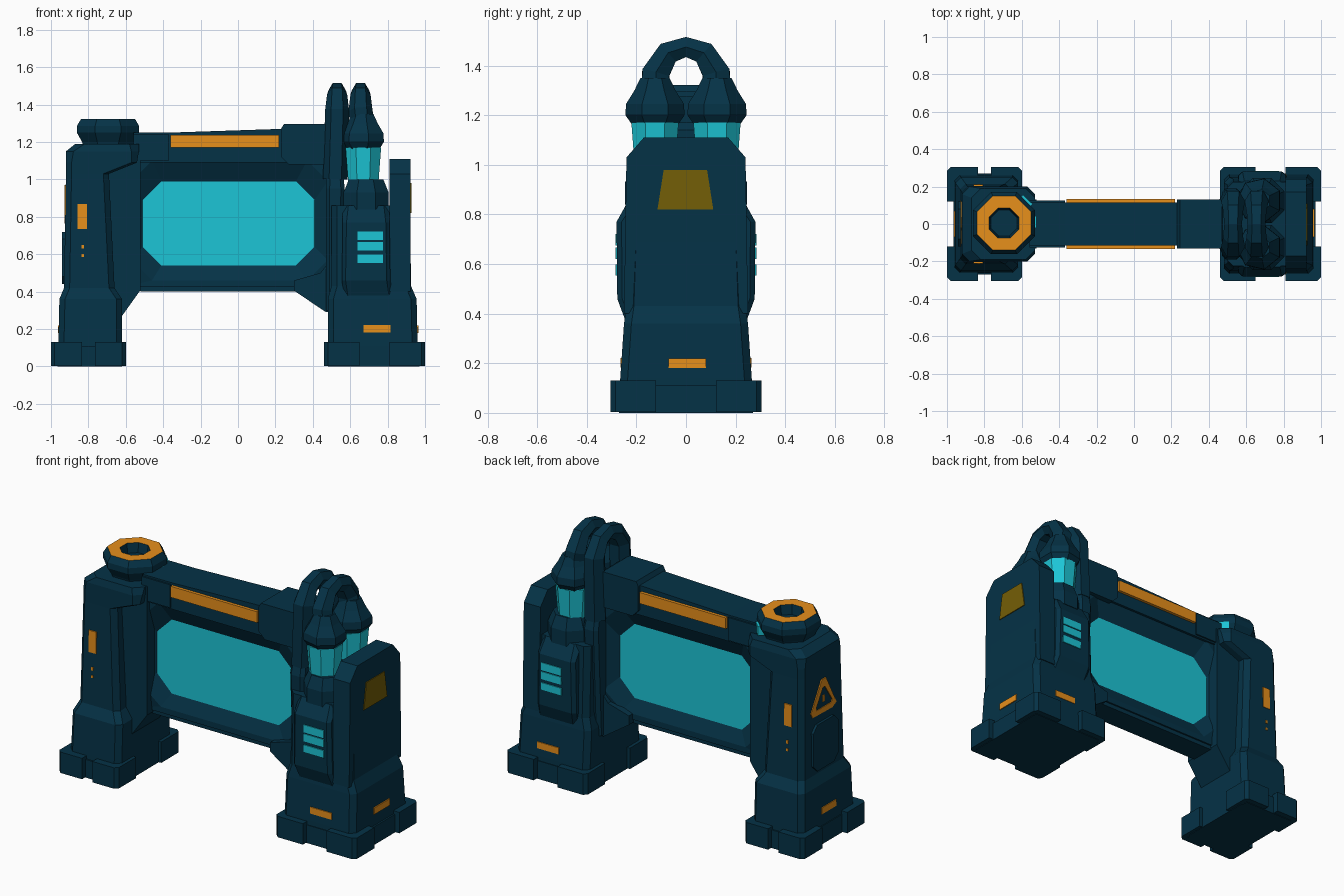
import bpy, bmesh, math
from mathutils import Vector

if "Cube" in bpy.data.objects:
    bpy.data.objects.remove(bpy.data.objects["Cube"])


def material(name, rgb):
    m = bpy.data.materials.new(name)
    m.diffuse_color = (*rgb, 1)
    m.use_nodes = True
    m.node_tree.nodes["Principled BSDF"].inputs["Base Color"].default_value = m.diffuse_color
    return m


NAVY = material("navy_metal", (0.0015, 0.032, 0.062))
CYAN = material("cyan_glass", (0.012, 0.56, 0.67))
ORANGE = material("orange_trim", (0.87, 0.30, 0.012))
OLIVE = material("olive_plate", (0.175, 0.112, 0.002))


def loft(name, rings, mat=NAVY, caps=(0, 0), bands=None, extra=None):
    """Bridge rings of points; caps and bands give material slots (None = no cap)."""
    bm = bmesh.new()
    vs = [[bm.verts.new(p) for p in r] for r in rings]
    n = len(rings[0])
    for i in range(len(vs) - 1):
        for j in range(n):
            k = (j + 1) % n
            f = bm.faces.new((vs[i][j], vs[i][k], vs[i + 1][k], vs[i + 1][j]))
            f.material_index = bands[i] if bands else 0
    for cap, ring in zip(caps, (vs[0], vs[-1])):
        if cap is not None:
            bm.faces.new(ring).material_index = cap
    bmesh.ops.recalc_face_normals(bm, faces=bm.faces)
    me = bpy.data.meshes.new(name)
    bm.to_mesh(me)
    bm.free()
    me.materials.append(mat)
    if extra:
        me.materials.append(extra)
    ob = bpy.data.objects.new(name, me)
    bpy.context.collection.objects.link(ob)
    return ob


def octagon(a0, a1, b0, b1, c):
    return [(a0 + c, b0), (a1 - c, b0), (a1, b0 + c), (a1, b1 - c),
            (a1 - c, b1), (a0 + c, b1), (a0, b1 - c), (a0, b0 + c)]


def column(name, sections):
    """Stack of chamfered rectangles: (z, x0, x1, half depth, chamfer)."""
    return loft(name, [[(x, y, z) for x, y in octagon(x0, x1, -h, h, c)]
                       for z, x0, x1, h, c in sections])


def prism(name, pts, axis, a, b, mat=NAVY):
    place = {'x': lambda p, t: (t, p[0], p[1]), 'y': lambda p, t: (p[0], t, p[1]),
             'z': lambda p, t: (p[0], p[1], t)}[axis]
    return loft(name, [[place(p, t) for p in pts] for t in (a, b)], mat)


def box(name, x0, x1, y0, y1, z0, z1, mat=NAVY):
    return prism(name, [(x0, y0), (x1, y0), (x1, y1), (x0, y1)], 'z', z0, z1, mat)


def lathe(name, cx, cy, profile, n, mat=NAVY, caps=(0, 0), bands=None, extra=None):
    return loft(name, [[(cx + r * math.cos(math.tau * (i + .5) / n),
                         cy + r * math.sin(math.tau * (i + .5) / n), z)
                        for i in range(n)] for r, z in profile], mat, caps, bands, extra)


def hose(name, pts, radii, n=6):
    """Tube running along points."""
    pts = [Vector(p) for p in pts]
    rings = []
    for i, p in enumerate(pts):
        t = (pts[min(i + 1, len(pts) - 1)] - pts[max(i - 1, 0)]).normalized()
        u = (Vector((1, 0, 0)) - t * t.x).normalized()
        v = t.cross(u)
        rings.append([p + radii[i] * (u * math.cos(math.tau * j / n) + v * math.sin(math.tau * j / n))
                      for j in range(n)])
    return loft(name, rings)


SIDES = (("front", -1), ("back", 1))


def both(name, x0, x1, y0, y1, z0, z1, mat=NAVY):
    """Same box on the front and the back."""
    for label, s in SIDES:
        box(f"{label}_{name}", x0, x1, *sorted((s * y0, s * y1)), z0, z1, mat)


# Feet: slab with four corner blocks under each pillar
for label, x0, x1, w in (("left", -1.0, -0.6, 0.165), ("right", 0.46, 1.0, 0.19)):
    box(f"{label}_foot_slab", x0 + .035, x1 - .03, -.27, .27, 0, .11)
    for sl, s in SIDES:
        for end, a, b, out in (("outer", x0, x0 + w, 0), ("inner", x1 - w, x1, 1)):
            ya, yb = s * .12, s * .305
            c = .02
            pts = ([(a + c, yb), (b, yb), (b, ya), (a, ya), (a, yb - s * c)] if not out else
                   [(a, yb), (b - c, yb), (b, yb - s * c), (b, ya), (a, ya)])
            prism(f"{label}_{sl}_{end}_foot", pts, 'z', 0.003, .13)

# Left pillar
column("left_pillar", [
    (0, -.96, -.62, .265, .03), (.14, -.96, -.62, .26, .03), (.36, -.955, -.62, .25, .03),
    (.42, -.93, -.66, .215, .03), (1.03, -.92, -.69, .2, .03), (1.09, -.92, -.54, .2, .03),
    (1.15, -.92, -.53, .2, .04), (1.19, -.87, -.53, .19, .05)])
prism("left_pillar_web", [(-.7, .2), (-.62, .27), (-.52, .41), (-.52, 1.19), (-.7, 1.19)], 'y', -.13, .13)
prism("left_side_pad", octagon(-.12, .12, .44, .72, .04), 'x', -.94, -.9)

# Cap with orange ring and small lights on the left pillar
lathe("pillar_cap", -.695, .005, [(.14, 1.17), (.15, 1.2), (.18, 1.25), (.18, 1.285), (.157, 1.322),
                                 (.086, 1.322), (.075, 1.265)], 8,
      bands=[0, 0, 0, 0, 1, 0], extra=ORANGE)
box("cap_side_light", -.56, -.525, -.02, .04, 1.2, 1.25, CYAN)
prism("cap_corner_light", [(-.62, .03), (-.543, .107), (-.593, .157), (-.67, .08)], 'z', 1.2, 1.255, CYAN)

# Left pillar markings
both("left_marker", -.857, -.806, .19, .211, .735, .868, ORANGE)
both("left_marker_dot", -.836, -.824, .19, .215, .63, .65, ORANGE)
both("left_marker_dash", -.836, -.824, .19, .215, .585, .6, ORANGE)
box("left_foot_light", -.963, -.94, -.07, .07, .18, .22, ORANGE)
tri_out = [(-.12, .785), (-.08, .765), (.11, .77), (.125, .8), (.02, .97), (-.02, .97)]
tri_in = [(-.08, .815), (-.07, .8), (.07, .8), (.075, .815), (.01, .92), (-.01, .92)]
loft("triangle_badge", [[(x, y, z) for y, z in t] for t, x in
                        ((tri_out, -.915), (tri_out, -.928), (tri_in, -.928), (tri_in, -.915))],
     ORANGE, caps=(None, None))
box("badge_dash", -.928, -.91, -.008, .008, .83, .87, ORANGE)

# Frame with a glass panel on both sides, thinner along the bottom
frame = []
for args, y, low in (((-.51, .41, .54, .99, .1), -.05, -.05), ((-.57, .48, .46, 1.1, .11), -.105, -.085),
                     ((-.64, .56, .425, 1.17, .03), -.105, -.085)):
    frame.append([(x, low if z < .5 else y, z) for x, z in octagon(*args)])
frame += [[(x, -y, z) for x, y, z in r] for r in reversed(frame)]
loft("panel_frame", frame, caps=(1, 1), extra=CYAN)
prism("frame_lower_lip", [(-.52, .4), (.31, .4), (.36, .47), (-.56, .47)], 'y', -.075, .075)
prism("right_gusset", [(.3, .405), (.47, .29), (.52, .29), (.52, .6), (.44, .5), (.3, .46)], 'y', -.12, .12)

# Top beam, raised block and orange strips
prism("top_beam", [(-.56, 1.09), (.5, 1.09), (.5, 1.275), (.23, 1.27), (-.37, 1.25), (-.56, 1.25)],
      'y', -.115, .115)
prism("beam_block", [(.23, 1.12), (.27, 1.08), (.5, 1.08), (.47, 1.295), (.245, 1.295), (.23, 1.27)],
      'y', -.13, .13)
box("beam_left_joint", -.56, -.37, -.125, .125, 1.1, 1.24)
both("beam_strip", -.36, .22, .11, .133, 1.17, 1.237, ORANGE)

# Right pillar: core, cabinet, inner wall and outer shield plate
column("right_pillar", [
    (0, .48, .96, .27, .03), (.14, .48, .96, .265, .03), (.36, .48, .955, .25, .03),
    (.43, .5, .925, .24, .03), (.86, .5, .92, .225, .03)])
column("right_cabinet", [
    (.36, .57, .83, .24, .02), (.46, .555, .815, .277, .02), (.77, .56, .81, .28, .02),
    (.86, .56, .81, .23, .03)])
prism("outer_shield", [(-.25, .4), (.25, .4), (.24, 1.03), (.17, 1.11), (-.17, 1.11), (-.24, 1.03)],
      'x', .81, .922)
column("inner_wall", [(.3, .47, .56, .16, .02), (.95, .47, .57, .19, .02), (1.08, .475, .56, .16, .02)])

# Right pillar markings
for i, z in enumerate((.553, .62, .675)):
    both(f"vent_{i}", .64, .775, .26, .284, z, z + .046, CYAN)
both("right_foot_light", .67, .815, .24, .265, .182, .222, ORANGE)
box("right_side_light", .94, .965, -.07, .08, .18, .22, ORANGE)
prism("side_plate", [(-.115, .82), (.11, .82), (.085, .98), (-.09, .98)], 'x', .915, .927, OLIVE)

# Two glass canisters with collars and caps
for label, s in SIDES:
    y = s * .125
    lathe(f"{label}_collar", .685, y, [(.13, .84), (.13, .93), (.1, 1.0), (.07, 1.0)], 8)
    lathe(f"{label}_canister", .67, y, [(.085, .95), (.103, 1.17)], 8, CYAN)
    lathe(f"{label}_canister_cap", .67, y, [(.09, 1.155), (.122, 1.2), (.12, 1.245), (.085, 1.3), (.06, 1.35)], 7)

# Two hose loops above the canisters
for label, x, x_low, low in (("outer_hose", .655, .67, 1.26), ("inner_hose", .53, .52, 1.0)):
    half = [(x_low, .125, low), (x, .122, 1.37), (x, .072, 1.452)]
    path = [(a, -b, c) for a, b, c in half] + [(x, 0, 1.475)] + half[::-1]
    r = [.066, .064, .054]
    hose(label, path, r + [.047] + r[::-1])
